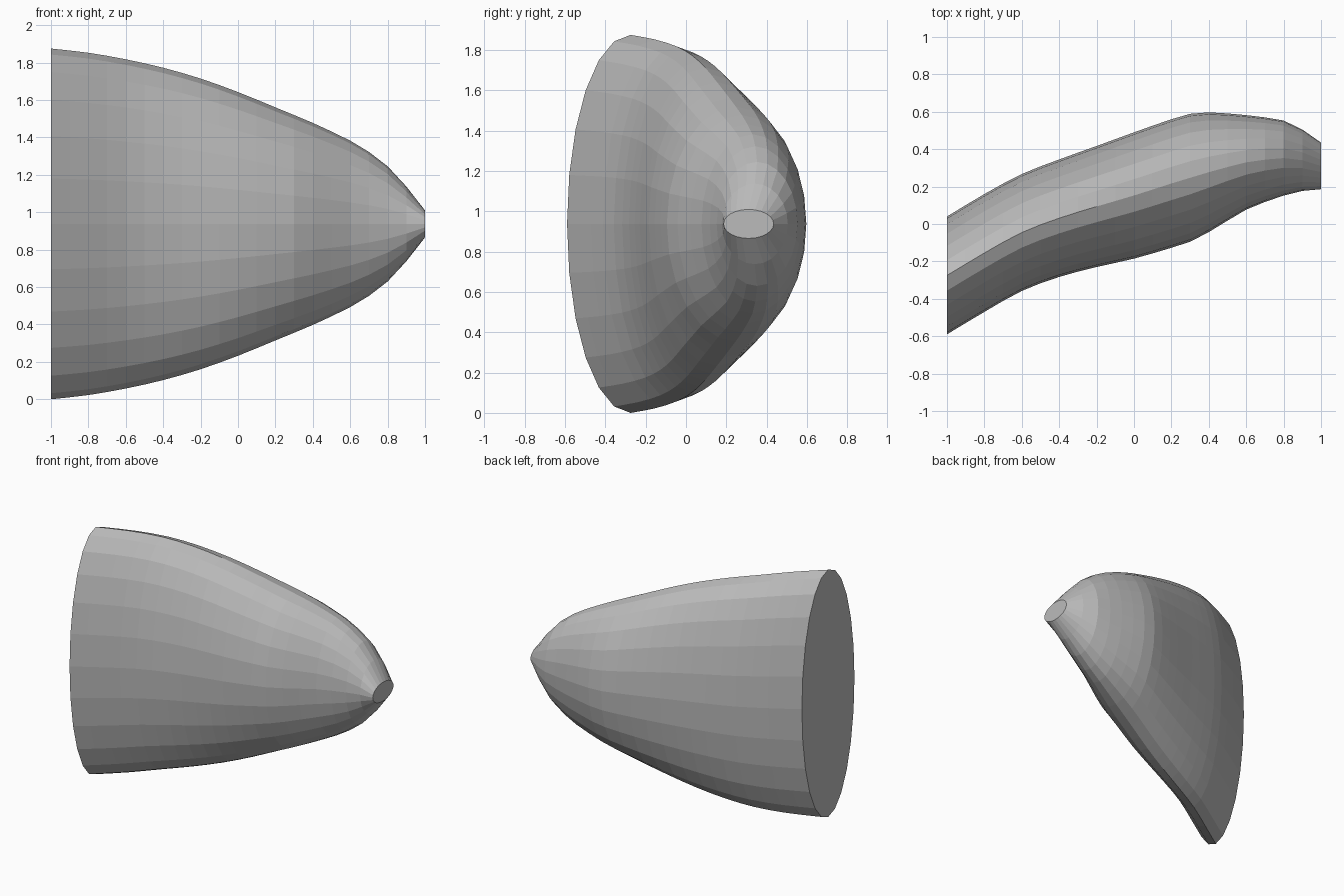
import bpy
import bmesh
import math

default_cube = bpy.data.objects.get("Cube")
if default_cube:
    bpy.data.objects.remove(default_cube, do_unlink=True)

SIDES = 24
STEP = 0.1
MID_HEIGHT = 0.9375

# Stations along the body: x, lowest y, highest y, half height
STATIONS = [
    (-1.0, -0.59, 0.04, 0.9375),
    (-0.8, -0.47, 0.16, 0.915),
    (-0.6, -0.358, 0.267, 0.88),
    (-0.4, -0.283, 0.345, 0.835),
    (-0.2, -0.23, 0.417, 0.777),
    (0.0, -0.185, 0.49, 0.705),
    (0.2, -0.127, 0.56, 0.623),
    (0.3, -0.095, 0.589, 0.582),
    (0.4, -0.043, 0.597, 0.54),
    (0.6, 0.077, 0.582, 0.445),
    (0.7, 0.118, 0.57, 0.385),
    (0.8, 0.152, 0.553, 0.308),
    (0.9, 0.177, 0.505, 0.2),
    (1.0, 0.186, 0.435, 0.072),
]


def slope(index, column):
    """Slope of one column at a station, from its neighbours."""
    before = STATIONS[max(index - 1, 0)]
    after = STATIONS[min(index + 1, len(STATIONS) - 1)]
    return (after[column] - before[column]) / (after[0] - before[0])


def sample(x):
    """Smoothly interpolated section sizes at x."""
    index = 0
    while index < len(STATIONS) - 2 and x > STATIONS[index + 1][0]:
        index += 1
    start, end = STATIONS[index], STATIONS[index + 1]
    span = end[0] - start[0]
    t = (x - start[0]) / span
    blend = t * t * (3 - 2 * t)
    values = []
    for column in range(1, len(start)):
        value = start[column] * (1 - blend) + end[column] * blend
        value += span * slope(index, column) * t * (1 - t) ** 2
        value -= span * slope(index + 1, column) * t * t * (1 - t)
        values.append(value)
    return values


def add_ring(bm, x):
    """Upright elliptical section in the plane of x."""
    low, high, half_height = sample(x)
    middle, half_width = (low + high) / 2, (high - low) / 2
    ring = []
    for side in range(SIDES):
        angle = math.tau * side / SIDES
        ring.append(bm.verts.new((
            x,
            middle + half_width * math.cos(angle),
            MID_HEIGHT + half_height * math.sin(angle),
        )))
    return ring


# Body lofted through the sections, closed by flat end caps
bm = bmesh.new()
count = round(2 / STEP)
rings = [add_ring(bm, min(-1 + STEP * i, 1)) for i in range(count + 1)]
for first, second in zip(rings, rings[1:]):
    for side in range(SIDES):
        following = (side + 1) % SIDES
        bm.faces.new((first[side], first[following],
                      second[following], second[side]))
bm.faces.new(rings[0])
bm.faces.new(rings[-1])
bmesh.ops.recalc_face_normals(bm, faces=bm.faces[:])

mesh = bpy.data.meshes.new("tapered_body")
bm.to_mesh(mesh)
bm.free()
body = bpy.data.objects.new("tapered_body", mesh)
bpy.context.collection.objects.link(body)

# Plain grey finish
grey = bpy.data.materials.new("plain grey")
grey.use_nodes = True
colour = (0.5, 0.5, 0.5, 1)
grey.diffuse_color = colour
grey.node_tree.nodes["Principled BSDF"].inputs["Base Color"].default_value = colour
mesh.materials.append(grey)
